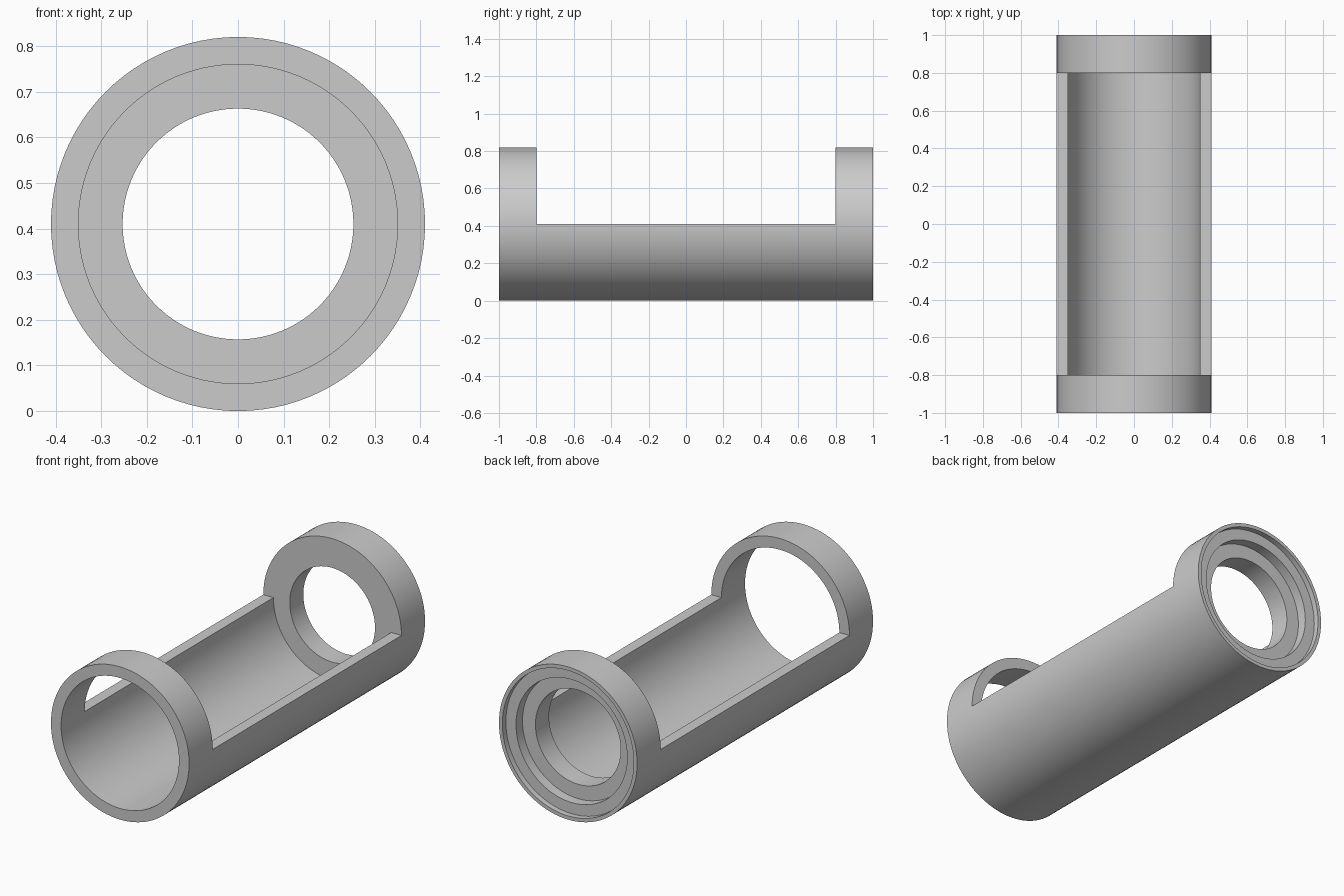
import bpy, bmesh, math

default_cube = bpy.data.objects.get("Cube")
if default_cube:
    bpy.data.objects.remove(default_cube, do_unlink=True)

R_OUT, R_IN, R_HOLE = 0.41, 0.35, 0.253
END, CUT = 1.0, 0.8          # half length, inner face of the end rings
SEGMENTS = 48                # per half turn

grey = bpy.data.materials.new("plain grey")
grey.use_nodes = True
colour = (0.6, 0.6, 0.6, 1)
grey.diffuse_color = colour
grey.node_tree.nodes["Principled BSDF"].inputs["Base Color"].default_value = colour

# Profiles are (y, radius) loops
front_ring = [(-END, R_OUT), (-CUT, R_OUT), (-CUT, R_IN), (-END, R_IN)]
# Stepped seat at the back: shallow lip, ledge, then the through hole
back_steps = [(END, R_OUT), (END, 0.39), (0.97, 0.39), (0.97, 0.33),
              (0.915, 0.33), (0.915, R_HOLE), (CUT, R_HOLE)]
back_ring = [(CUT, R_OUT)] + back_steps + [(CUT, R_IN)]
trough = front_ring[:2] + back_ring + front_ring[2:]

bm = bmesh.new()


def sweep(profile, start):
    """Turn a closed profile through half a circle about the tube axis."""
    rows = []
    for i in range(SEGMENTS + 1):
        a = start + math.pi * i / SEGMENTS
        rows.append([bm.verts.new((r * math.cos(a), y, R_OUT + r * math.sin(a)))
                     for y, r in profile])
    n = len(profile)
    for a, b in zip(rows, rows[1:]):
        for j in range(n):
            k = (j + 1) % n
            bm.faces.new((a[j], a[k], b[k], b[j]))


# Lower half runs the full length, upper half only at the two ends
sweep(trough, math.pi)
sweep(front_ring, 0)
sweep(back_ring, 0)

# Flat top edges of the trough
for side in (-1, 1):
    bm.faces.new([bm.verts.new((side * r, y, R_OUT)) for r, y in
                  ((R_IN, -CUT), (R_OUT, -CUT), (R_OUT, CUT), (R_IN, CUT))])

bmesh.ops.remove_doubles(bm, verts=bm.verts, dist=0.0001)
bmesh.ops.recalc_face_normals(bm, faces=bm.faces)

mesh = bpy.data.meshes.new("open_tube_holder")
bm.to_mesh(mesh)
bm.free()
mesh.materials.append(grey)
holder = bpy.data.objects.new("open_tube_holder", mesh)
bpy.context.collection.objects.link(holder)

bpy.ops.object.select_all(action='DESELECT')
holder.select_set(True)
bpy.context.view_layer.objects.active = holder
bpy.ops.object.shade_smooth_by_angle(angle=math.radians(30))
